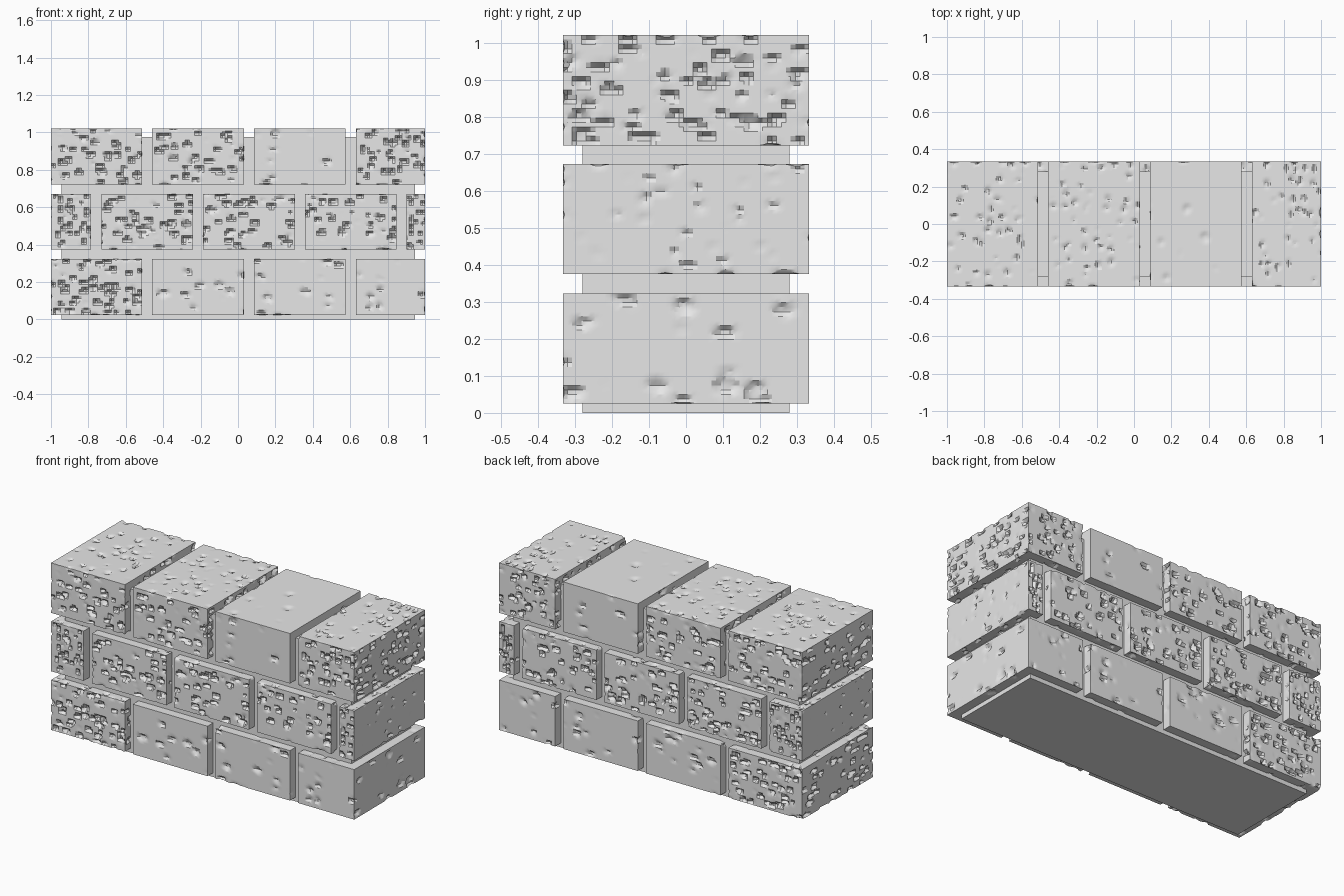
import bpy, bmesh, math, random
from mathutils import Matrix, Vector, noise

random.seed(4)
if "Cube" in bpy.data.objects:
    bpy.data.objects.remove(bpy.data.objects["Cube"], do_unlink=True)

stone = bpy.data.materials.new("stone_grey")
stone.use_nodes = True
stone.diffuse_color = (0.8, 0.8, 0.8, 1)
stone.node_tree.nodes["Principled BSDF"].inputs["Base Color"].default_value = (0.8, 0.8, 0.8, 1)

HALF_DEPTH = 0.333
STEP = 0.0125


def finish(bm, name, centre):
    mesh = bpy.data.meshes.new(name)
    bm.to_mesh(mesh)
    bm.free()
    mesh.materials.append(stone)
    ob = bpy.data.objects.new(name, mesh)
    ob.location = centre
    bpy.context.collection.objects.link(ob)
    return ob


def gridded_box(size):
    """Closed box whose six sides are fine grids."""
    bm = bmesh.new()
    for axis in range(3):
        u, v = (axis + 1) % 3, (axis + 2) % 3
        for sign in (-1, 1):
            m = Matrix.Identity(4)
            for row in range(3):
                m[row][0] = size[u] / 2 * (row == u)
                m[row][1] = size[v] / 2 * (row == v) * sign
                m[row][2] = sign * (row == axis)
                m[row][3] = sign * size[axis] / 2 * (row == axis)
            bmesh.ops.create_grid(bm, x_segments=max(2, round(size[u] / STEP)),
                                  y_segments=max(2, round(size[v] / STEP)),
                                  size=1, matrix=m)
    bmesh.ops.remove_doubles(bm, verts=bm.verts, dist=0.001)
    bmesh.ops.recalc_face_normals(bm, faces=bm.faces)
    bm.normal_update()
    return bm


def brick(name, x0, x1, z0, z1, worn, smooth_ends):
    """Brick with ragged pits, or broad sparse chips when worn."""
    size = Vector((x1 - x0, HALF_DEPTH * 2, z1 - z0))
    bm = gridded_box(size)
    offset = Vector([random.uniform(0, 50) for _ in range(3)])
    cells = Vector((4.2, 5, 4.2)) if worn else Vector((8, 9, 7.5))
    moves = []
    for v in bm.verts:
        n = v.normal
        p = Vector([v.co[i] / size[i] * cells[i] for i in range(3)]) + offset
        # Pit radius and depth depend on which way the side faces
        radius, depth = (0.27, 0.013) if worn else (0.36, 0.018)
        if abs(n.z) > 0.9:
            radius, depth = radius - 0.06, depth * 0.6
        elif smooth_ends and abs(n.x) > 0.9:
            radius, depth = radius - 0.15, depth * 0.6
        if max(abs(c) for c in n) < 0.9:
            depth *= 0.4
        d = noise.voronoi(p)[0][0] + 0.13 * noise.noise(p * 3)
        cut = min(1, max(0, radius - d) * 9)
        if cut:
            moves.append((v, -n * depth * cut))
    for v, move in moves:
        v.co += move
    ob = finish(bm, name, ((x0 + x1) / 2, 0, (z0 + z1) / 2))
    bpy.ops.object.select_all(action='DESELECT')
    ob.select_set(True)
    bpy.context.view_layer.objects.active = ob
    bpy.ops.object.shade_smooth_by_angle(angle=math.radians(25))


# Recessed mortar core
bm = bmesh.new()
bmesh.ops.create_cube(bm, size=1, matrix=Matrix.Diagonal((1.89, 0.56, 0.975, 1)))
finish(bm, "mortar_core", (0, 0, 0.4875))

# Three courses in running bond
straight = [(-1, -0.513), (-0.46, 0.032), (0.085, 0.576), (0.63, 1)]
shifted = [(-1, -0.785), (-0.73, -0.24), (-0.187, 0.305), (0.358, 0.848), (0.902, 1)]
courses = [("bottom", 0.025, 0.323, straight, (1, 2, 3)),
           ("middle", 0.375, 0.672, shifted, ()),
           ("top", 0.723, 1.021, straight, (2,))]
for label, z0, z1, spans, worn in courses:
    for i, (x0, x1) in enumerate(spans):
        brick(f"{label}_brick_{i + 1}", x0, x1, z0, z1, i in worn, label == "middle")
